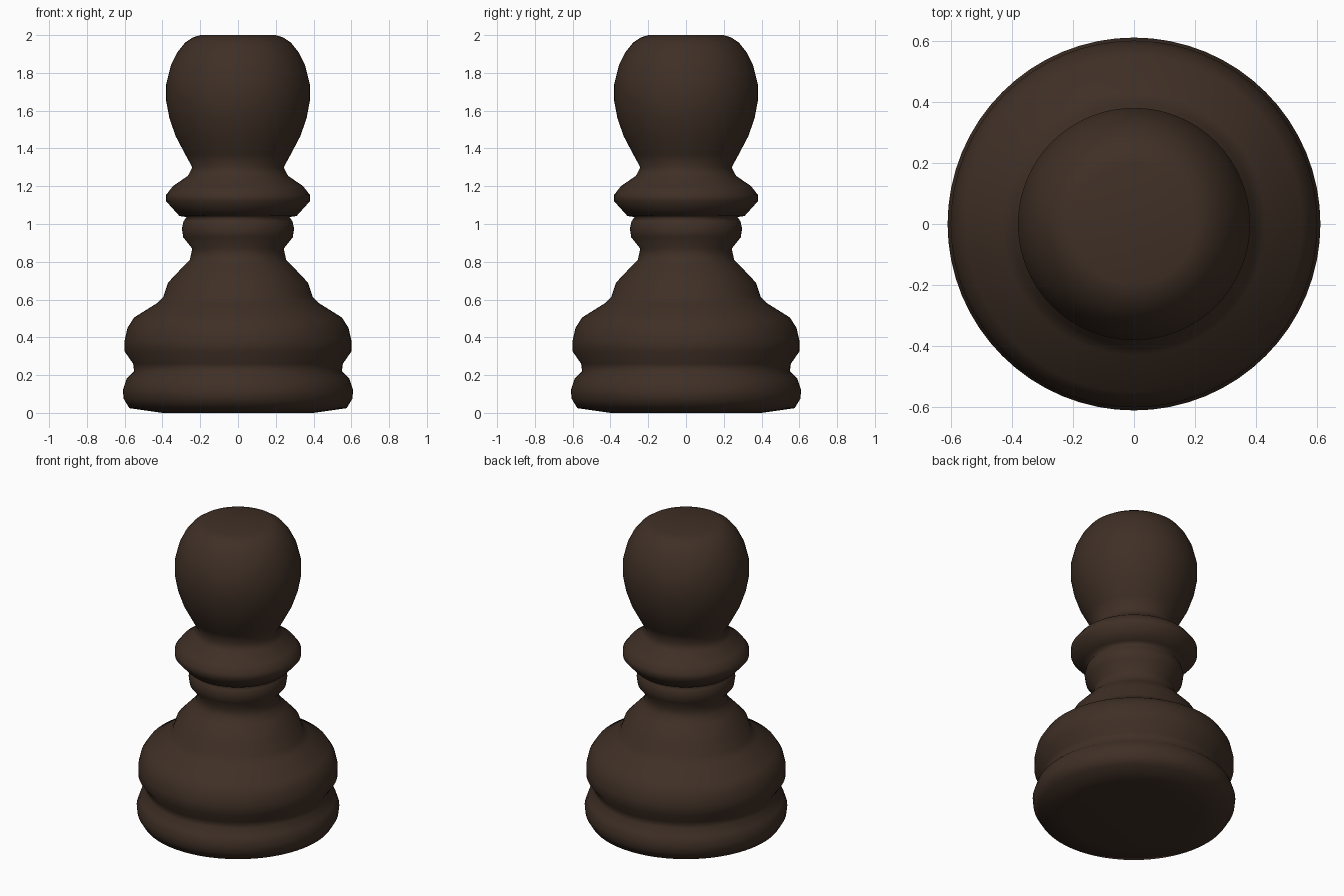
import bpy, bmesh, math

if "Cube" in bpy.data.objects:
    bpy.data.objects.remove(bpy.data.objects["Cube"])

# One dark wood colour
wood = bpy.data.materials.new("dark_brown_wood")
wood.diffuse_color = (0.050, 0.029, 0.019, 1)
wood.use_nodes = True
wood.node_tree.nodes["Principled BSDF"].inputs["Base Color"].default_value = wood.diffuse_color


def lathe(name, profile, segments=64):
    """Spin an (r, z) profile, listed bottom to top, around the z axis."""
    bm = bmesh.new()
    rings = []
    for r, z in profile:
        rings.append([bm.verts.new((r * math.cos(2 * math.pi * i / segments),
                                    r * math.sin(2 * math.pi * i / segments), z))
                      for i in range(segments)])
    for a, b in zip(rings, rings[1:]):
        for i in range(segments):
            j = (i + 1) % segments
            bm.faces.new((a[i], a[j], b[j], b[i]))
    bm.faces.new(rings[0][::-1])
    bm.faces.new(rings[-1])
    me = bpy.data.meshes.new(name)
    bm.to_mesh(me)
    bm.free()
    me.materials.append(wood)
    for p in me.polygons:
        p.use_smooth = True
    ob = bpy.data.objects.new(name, me)
    bpy.context.collection.objects.link(ob)
    return ob


# Foot ring, rounded base, tapering neck, collar and flat-topped head
pawn_profile = [
    (0.40, 0.0), (0.575, 0.025), (0.605, 0.075), (0.61, 0.12), (0.59, 0.18),
    (0.55, 0.22), (0.555, 0.26), (0.60, 0.325), (0.60, 0.385), (0.585, 0.45),
    (0.55, 0.505), (0.43, 0.58), (0.395, 0.615), (0.37, 0.69), (0.29, 0.775),
    (0.255, 0.81), (0.242, 0.87), (0.29, 0.93), (0.297, 0.975), (0.288, 1.015),
    (0.272, 1.037), (0.31, 1.042), (0.38, 1.12), (0.38, 1.155), (0.345, 1.20),
    (0.265, 1.255), (0.242, 1.30), (0.28, 1.37), (0.33, 1.465), (0.363, 1.56),
    (0.38, 1.65), (0.38, 1.74), (0.355, 1.84), (0.32, 1.91), (0.28, 1.96),
    (0.24, 1.987), (0.20, 2.0),
]
lathe("chess_pawn", pawn_profile)
